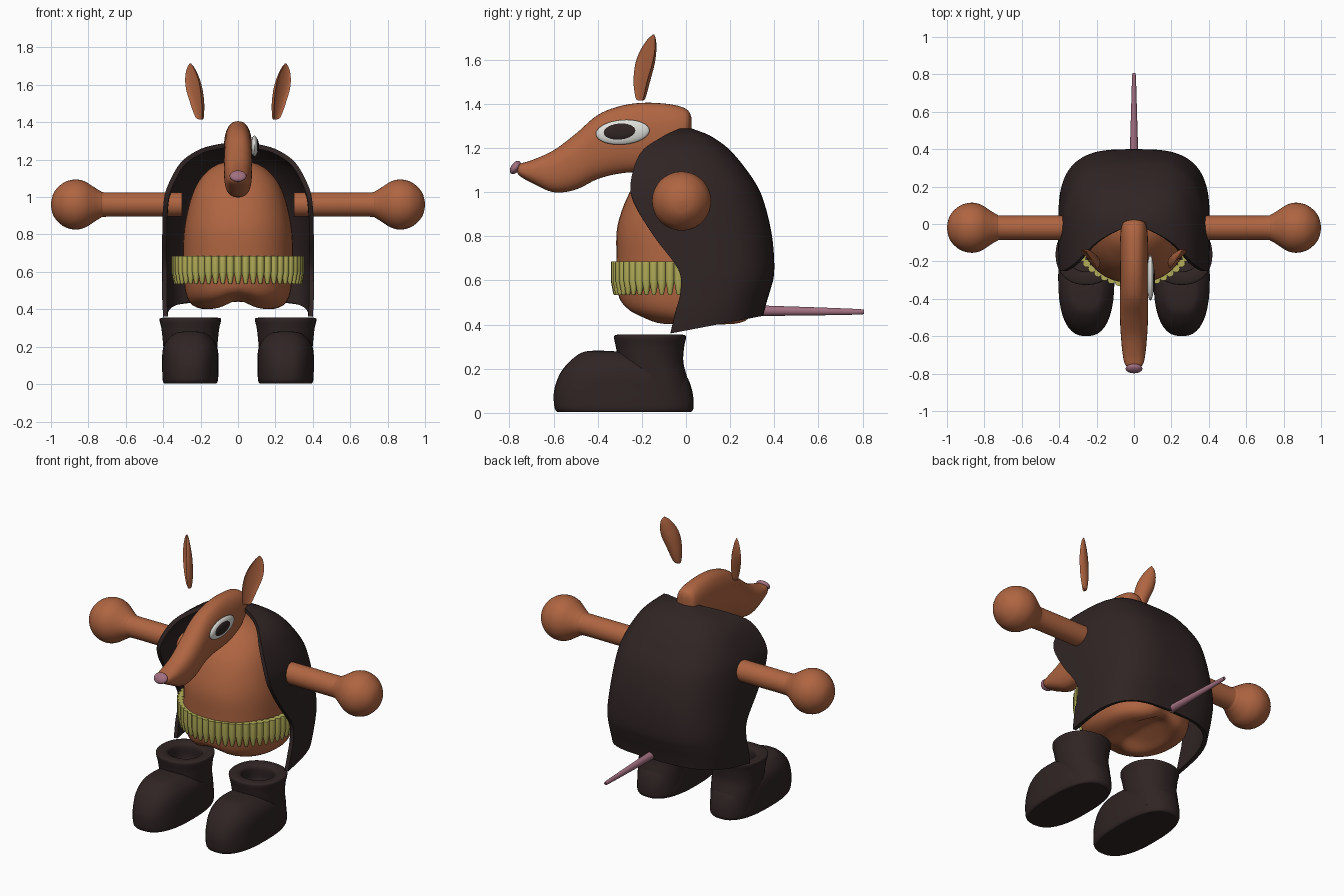
import bpy, bmesh, math
from mathutils import Vector, Matrix

if "Cube" in bpy.data.objects:
    bpy.data.objects.remove(bpy.data.objects["Cube"], do_unlink=True)


def material(name, r, g, b):
    m = bpy.data.materials.new(name)
    m.use_nodes = True
    m.diffuse_color = (r, g, b, 1)
    m.node_tree.nodes["Principled BSDF"].inputs["Base Color"].default_value = (r, g, b, 1)
    return m


BROWN = material("brown fur", .43, .13, .053)
DARK = material("dark leather", .03, .018, .018)
OLIVE = material("olive yellow", .46, .43, .1)
PINK = material("dusty pink", .36, .16, .22)
WHITE = material("eye white", .75, .75, .72)


def flow(rows, k):
    """Smoothly interpolate a short list of section rows."""
    out = []
    for i in range(len(rows) - 1):
        a, b, c, d = (rows[max(0, min(len(rows) - 1, i + o))] for o in (-1, 0, 1, 2))
        for s in range(k):
            t = s / k
            out.append([q + .5 * t * (r - p + t * (2*p - 5*q + 4*r - s4 + t * (3*(q - r) + s4 - p)))
                        for p, q, r, s4 in zip(a, b, c, d)])
    return out + [list(rows[-1])]


def finish(ob, angle=50):
    bpy.ops.object.select_all(action='DESELECT')
    ob.select_set(True)
    bpy.context.view_layer.objects.active = ob
    bpy.ops.object.shade_smooth_by_angle(angle=math.radians(angle))
    return ob


def skin(name, grid, mat, closed=True):
    """Skin rows of points; closed rows become a capped solid."""
    bm = bmesh.new()
    vs = [[bm.verts.new(p) for p in row] for row in grid]
    n = len(vs[0])
    for lo, hi in zip(vs, vs[1:]):
        for j in range(n if closed else n - 1):
            k = (j + 1) % n
            bm.faces.new((lo[j], lo[k], hi[k], hi[j]))
    if closed:
        bm.faces.new(vs[0][::-1])
        bm.faces.new(vs[-1])
        bmesh.ops.recalc_face_normals(bm, faces=bm.faces)
    me = bpy.data.meshes.new(name)
    bm.to_mesh(me)
    bm.free()
    me.materials.append(mat)
    ob = bpy.data.objects.new(name, me)
    bpy.context.collection.objects.link(ob)
    return ob


def power(v, e):
    return math.copysign(abs(v) ** e, v)


def loft(name, axis, rows, mat, n=2.0, k=5, sides=40, bend=None):
    """Superellipse sections (position, centre a, centre b, radius a, radius b) along an axis."""
    grid = []
    for t, ca, cb, ra, rb in flow(rows, k):
        ring = []
        for j in range(sides):
            w = math.tau * j / sides
            p = [ca + max(ra, .001) * power(math.cos(w), 2 / n),
                 cb + max(rb, .001) * power(math.sin(w), 2 / n)]
            p.insert(axis, t)
            ring.append(bend(p) if bend else p)
        grid.append(ring)
    return finish(skin(name, grid, mat))


def blob(name, loc, size, rot, mat):
    bm = bmesh.new()
    bmesh.ops.create_uvsphere(bm, u_segments=32, v_segments=16, radius=1,
                              matrix=Matrix.LocRotScale(Vector(loc), rot, Vector(size)))
    me = bpy.data.meshes.new(name)
    bm.to_mesh(me)
    bm.free()
    me.materials.append(mat)
    ob = bpy.data.objects.new(name, me)
    bpy.context.collection.objects.link(ob)
    return finish(ob)


# Body, with a shallow groove between the leg stumps
def groove(p):
    x, y, z = p
    fade = max(0, min(1, (.52 - z) / .1))
    return [x, y, z + .045 * fade * math.exp(-(x / .08) ** 2)]


loft("body", 2, [(.43, 0, .06, .01, .01), (.42, 0, .06, .1, .12), (.40, 0, .06, .17, .2),
                 (.42, 0, .05, .24, .25), (.47, 0, .02, .275, .3), (.56, 0, .01, .29, .32),
                 (.7, 0, .01, .295, .325), (.85, 0, .01, .285, .32), (1, 0, .02, .25, .275),
                 (1.1, 0, .02, .2, .2), (1.17, 0, .02, .12, .12), (1.2, 0, .02, .01, .01)],
     BROWN, n=2.3, bend=groove)

# Cloak: open sections (height, half width, front y, back y)
cloak_rows = [(.36, .40, -.07, .35), (.45, .405, -.05, .365), (.55, .405, -.025, .385),
              (.65, .405, -.035, .4), (.8, .405, -.145, .39), (.95, .40, -.235, .355),
              (1.05, .38, -.25, .31), (1.18, .31, -.205, .21), (1.25, .215, -.11, .12),
              (1.28, .12, -.05, .05), (1.295, .01, -.005, .005)]
grid = []
for z, w, yf, yb in flow(cloak_rows, 5):
    row = []
    for j in range(49):
        a = math.pi * j / 48
        back = math.sin(a) ** .62 if 0 < j < 48 else 0
        lift = .08 * back * max(0, (.6 - z) / .24)
        row.append((w * power(math.cos(a), .62), yf + (yb - yf) * back, z + lift))
    grid.append(row)
cloak = skin("cloak", grid, DARK, closed=False)
shell = cloak.modifiers.new("thickness", 'SOLIDIFY')
shell.thickness = .025
shell.offset = -1
bpy.context.view_layer.objects.active = cloak
bpy.ops.object.modifier_apply(modifier="thickness")
finish(cloak)

# Head: (y, top, bottom, half width)
head = [(-.768, 1.11, 1.1, .01), (-.755, 1.128, 1.075, .045), (-.7, 1.145, 1.043, .06),
        (-.6, 1.19, 1.0, .07), (-.5, 1.265, 1.012, .075), (-.4, 1.35, 1.06, .075),
        (-.3, 1.39, 1.085, .075), (-.2, 1.405, 1.095, .075), (-.1, 1.402, 1.12, .075),
        (-.03, 1.39, 1.17, .07), (.01, 1.37, 1.23, .055), (.024, 1.34, 1.29, .01)]
loft("head", 1, [(y, 0, (t + b) / 2, w, (t - b) / 2) for y, t, b, w in head], BROWN, n=2.4)
blob("nose", (0, -.773, 1.112), (.045, .02, .034), Matrix.Rotation(-.6, 3, 'X').to_quaternion(), PINK)

# Single eye on the left side of the head
tilt = Matrix.Rotation(.08, 3, 'X').to_quaternion()
blob("eye_white", (.088, -.287, 1.272), (.02, .122, .056), tilt, WHITE)
blob("eye_pupil", (.098, -.297, 1.274), (.014, .08, .039), tilt, DARK)

# Floating ears with a hollow outer front: (height, drift, half width, thickness)
ear_rows = [(1.415, -.005, .012, .015), (1.43, 0, .026, .03), (1.5, .012, .043, .045),
            (1.58, .034, .054, .045), (1.64, .052, .047, .034), (1.69, .068, .026, .018),
            (1.715, .076, .003, .003)]
for side, s in (("left", 1), ("right", -1)):
    grid = []
    for z, drift, half, thick in flow(ear_rows, 5):
        row = []
        for j in range(24):
            a = math.tau * j / 24
            u = drift + half * math.cos(a)
            d = -thick * abs(math.sin(a)) * (.35 if math.sin(a) > 0 else 1) + thick / 2
            row.append((s * (.2 + (u + d) * .707), -.2 + (u - d) * .707, z))
        grid.append(row)
    finish(skin(side + "_ear", grid, BROWN))

    # Arm ending in a ball hand
    arm = [(.3, .065), (.5, .065), (.7, .065), (.735, .072), (.78, .1), (.82, .124), (.867, .134),
           (.92, .123), (.96, .095), (.985, .063), (.996, .03), (1, .002)]
    loft(side + "_arm", 0, [(s * x, -.02, .96, r, r) for x, r in arm], BROWN)

    # Boot foot: (height, toe y, heel y, half width)
    foot = [(.004, -.57, .01, .13), (.006, -.585, .025, .142), (.03, -.597, .035, .149),
            (.1, -.598, .028, .15), (.17, -.575, .0, .149), (.22, -.54, -.06, .135),
            (.26, -.495, -.2, .1), (.277, -.46, -.3, .065), (.282, -.42, -.38, .01)]
    loft(side + "_boot_foot", 2, [(z, s * .255, (f + b) / 2, w, (b - f) / 2) for z, f, b, w in foot],
         DARK, n=2.5)

    # Boot shaft with a rolled rim and a hollow top
    shaft = [(.05, -.28, .03, .13), (.15, -.29, .008, .14), (.23, -.305, -.012, .147),
             (.3, -.318, -.008, .155), (.34, -.326, .0, .164), (.353, -.318, -.008, .158),
             (.354, -.28, -.045, .12), (.335, -.255, -.07, .095), (.25, -.25, -.075, .09),
             (.24, -.17, -.15, .01)]
    loft(side + "_boot_shaft", 2, [(z, s * .255, (f + b) / 2, w, (b - f) / 2) for z, f, b, w in shaft],
         DARK, n=2.2)

# Tail
loft("tail", 1, [(.33, 0, .463, .024, .024), (.6, 0, .46, .016, .018), (.79, 0, .458, .01, .012),
                 (.8, 0, .458, .005, .006)], PINK, sides=20)

# Belt of cartridges around the front of the body
first = loft("cartridge", 2, [(.535, 0, 0, .007, .007), (.545, 0, 0, .011, .011),
                              (.6, 0, 0, .021, .021), (.685, 0, 0, .021, .021)],
             OLIVE, k=1, sides=12)
COUNT = 29
for i in range(COUNT):
    a = math.radians(-8 + 196 * i / (COUNT - 1))
    ob = first if i == 0 else bpy.data.objects.new("cartridge", first.data)
    if i:
        bpy.context.collection.objects.link(ob)
    ob.location = (.335 * math.cos(a), -.32 * math.sin(a), 0)
